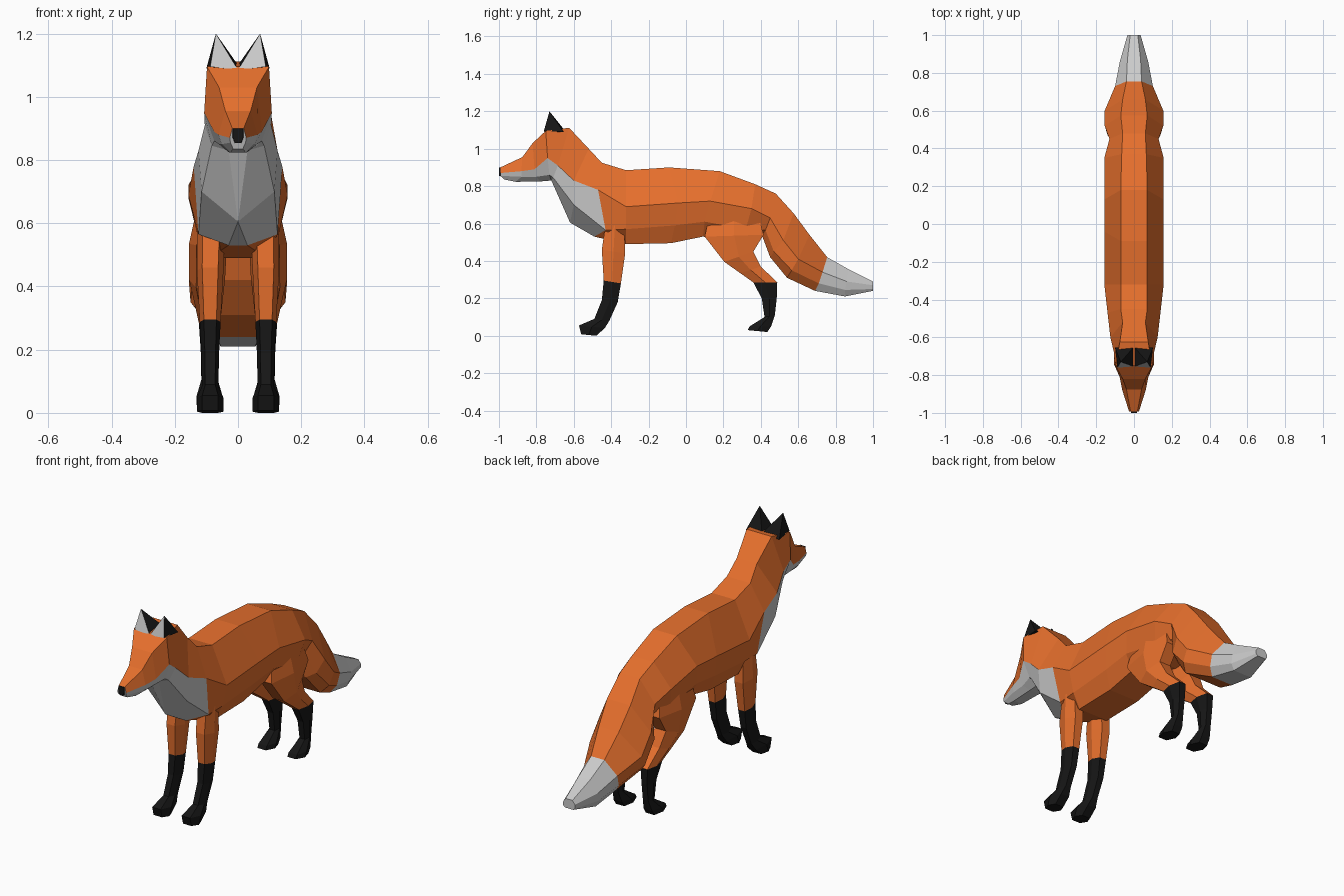
import bpy, bmesh


def material(name, rgb):
    m = bpy.data.materials.new(name)
    m.diffuse_color = (*rgb, 1)
    return m


ORANGE, GREY, BLACK = 0, 1, 2
MATS = [material("orange_fur", (0.79, 0.16, 0.026)),
        material("pale_fur", (0.8, 0.8, 0.8)),
        material("black_fur", (0.008, 0.008, 0.008))]


def finish(bm, name):
    bmesh.ops.remove_doubles(bm, verts=bm.verts, dist=0.0005)
    bmesh.ops.recalc_face_normals(bm, faces=bm.faces)
    mesh = bpy.data.meshes.new(name)
    bm.to_mesh(mesh)
    bm.free()
    for m in MATS:
        mesh.materials.append(m)
    obj = bpy.data.objects.new(name, mesh)
    bpy.context.collection.objects.link(obj)
    return obj


def loft(name, rings, colour, caps=True):
    """Skin closed rings of points; colour(segment, side) picks the material."""
    bm = bmesh.new()
    loops = [[bm.verts.new(p) for p in r] for r in rings]
    n = len(loops[0])
    for i, (a, b) in enumerate(zip(loops, loops[1:])):
        for j in range(n):
            k = (j + 1) % n
            f = bm.faces.new((a[j], a[k], b[k], b[j]))
            f.material_index = colour(i, j)
    if caps:
        for loop, seg in ((loops[0], 0), (loops[-1], len(loops) - 2)):
            bm.faces.new(loop).material_index = colour(seg, 1)
    return finish(bm, name)


def symmetric(half):
    """Half outline from top to bottom, mirrored across x = 0."""
    return list(half) + [(-x, y, z) for x, y, z in reversed(half)]


# Shared sections where head, body and tail meet
nape = ((.075, -.625, 1.112), (.105, -.685, .91), (.083, -.71, .845), (.03, -.72, .83))
rump = ((.06, .48, .76), (.13, .45, .63), (.10, .425, .565), (.05, .405, .54))

# Body: sections given as top edge, flank, lower flank, belly edge
body = [
    nape,
    ((.06, -.52, 1.0), (.125, -.60, .83), (.115, -.60, .70), (.0, -.62, .605)),
    ((.07, -.45, .925), (.14, -.47, .78), (.125, -.43, .565), (.03, -.49, .53)),
    ((.07, -.32, .885), (.157, -.32, .69), (.13, -.32, .57), (.09, -.32, .49)),
    ((.07, -.09, .90), (.157, -.04, .71), (.132, -.06, .59), (.09, -.08, .495)),
    ((.07, .18, .88), (.157, .13, .72), (.135, .10, .61), (.09, .09, .53)),
    ((.065, .37, .81), (.157, .35, .68), (.13, .32, .57), (.07, .28, .51)),
    rump,
]
loft("body", [symmetric(r) for r in body],
     lambda i, j: GREY if i < 2 and j in (1, 2, 3, 4, 5) else ORANGE)

# Head: upper faces orange, cheeks and jaw pale
head = [
    nape,
    ((.098, -.75, 1.095), (.107, -.74, .95), (.075, -.73, .86), (.03, -.72, .83)),
    ((.06, -.82, 1.03), (.076, -.81, .89), (.06, -.80, .85), (.03, -.78, .825)),
    ((.04, -.875, .955), (.062, -.88, .88), (.052, -.88, .85), (.025, -.91, .823)),
    ((.018, -.993, .90), (.026, -.993, .87), (.024, -.993, .855), (.015, -.97, .835)),
]
loft("head", [symmetric(r) for r in head],
     lambda i, j: GREY if j in (1, 2, 3, 4, 5) else ORANGE)

# Nose
loft("nose", [symmetric(((.018 * s, y, .90), (.018 * s, y, .87), (.01 * s, y, .853)))
              for s, y in ((1, -.985), (.9, -1.0))], lambda i, j: BLACK)

# Tail: thick in the middle, pale at the tip
tail = [
    rump,
    ((.07, .575, .655), (.155, .52, .51), (.14, .47, .45), (.09, .45, .42)),
    ((.06, .66, .54), (.155, .60, .41), (.15, .565, .35), (.115, .54, .31)),
    ((.04, .755, .42), (.10, .73, .34), (.095, .71, .28), (.065, .69, .24)),
    ((.035, .87, .355), (.075, .86, .29), (.072, .85, .245), (.055, .85, .21)),
    ((.02, 1.0, .29), (.035, 1.0, .27), (.035, 1.0, .25), (.025, 1.0, .24)),
]
loft("tail", [symmetric(r) for r in tail],
     lambda i, j: GREY if i > 2 else ORANGE)

# Ears: four-sided spikes with a pale front
for s, side in ((1, "left"), (-1, "right")):
    bm = bmesh.new()
    base = [bm.verts.new((s * x, y, z)) for x, y, z in
            ((0, -.755, 1.085), (.088, -.76, 1.095), (.1, -.655, 1.09), (0, -.65, 1.1))]
    tip = bm.verts.new((s * .07, -.73, 1.2))
    for k in range(4):
        f = bm.faces.new((base[k], base[(k + 1) % 4], tip))
        f.material_index = GREY if k == 0 else BLACK
    bm.faces.new(base).material_index = BLACK
    finish(bm, side + "_ear")

# Legs: centre x, half width, then front and back y/z of each six-sided section
front_leg = [
    (.085, .045, -.43, .60, -.33, .58), (.088, .042, -.45, .46, -.325, .44),
    (.088, .033, -.44, .295, -.348, .28), (.088, .028, -.45, .19, -.365, .18),
    (.088, .026, -.49, .09, -.41, .08), (.088, .042, -.572, .055, -.435, .04),
    (.088, .042, -.56, .008, -.48, .0),
]
hind_leg = [
    (.085, .05, .12, .62, .39, .63), (.095, .06, .10, .53, .415, .54),
    (.098, .057, .205, .395, .36, .45), (.094, .045, .29, .335, .40, .37),
    (.09, .034, .36, .285, .488, .285), (.09, .028, .405, .20, .485, .20),
    (.09, .026, .42, .10, .475, .11), (.09, .042, .34, .05, .455, .05),
    (.09, .042, .33, .03, .435, .02),
]
for name, table, sock in (("front_leg", front_leg, 2), ("hind_leg", hind_leg, 4)):
    for s, side in ((1, "left"), (-1, "right")):
        rings = []
        for xc, w, y0, z0, y1, z1 in table:
            ring = []
            for u, t in ((-.6, 0), (-1, .5), (-.6, 1), (.6, 1), (1, .5), (.6, 0)):
                ring.append((s * (xc + u * w), y0 + (y1 - y0) * t, z0 + (z1 - z0) * t))
            rings.append(ring)
        loft(side + "_" + name, rings,
             lambda i, j, k=sock: BLACK if i >= k else ORANGE)
